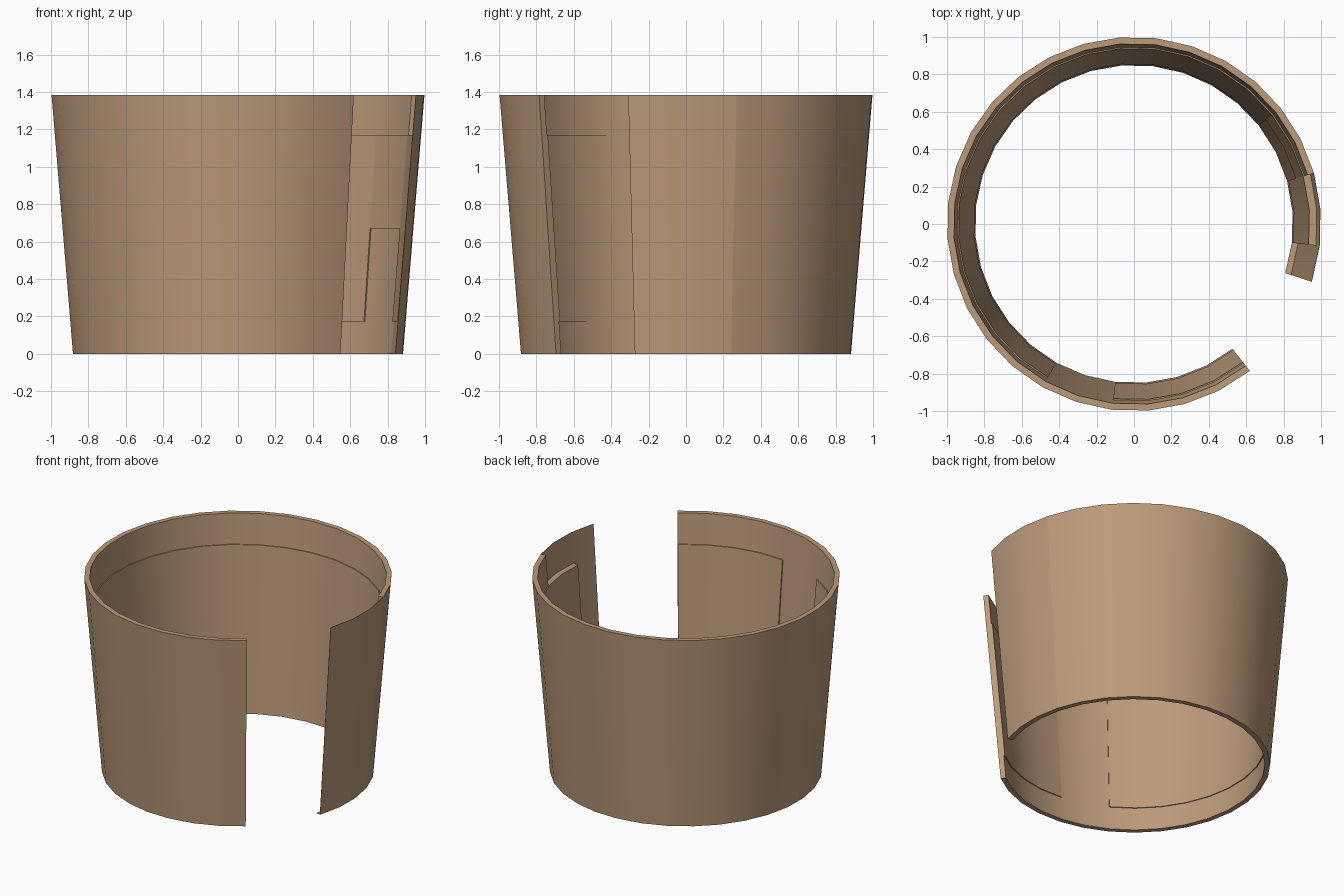
import bpy, bmesh, math

if "Cube" in bpy.data.objects:
    bpy.data.objects.remove(bpy.data.objects["Cube"])

HEIGHT, R_BOTTOM, R_TOP = 1.385, 0.885, 1.0
STEP, START = 360 / 32, -18.0      # 32-sided ring, first edge of the opening
WALL, LINER = 0.035, 0.042         # depths measured inward from the outside

card = bpy.data.materials.new("tan_card")
card.diffuse_color = (0.50, 0.325, 0.195, 1)
card.use_nodes = True
card.node_tree.nodes["Principled BSDF"].inputs["Base Color"].default_value = card.diffuse_color


def point(k, z, depth):
    """Point on the tapered cone at segment line k."""
    r = R_BOTTOM + (R_TOP - R_BOTTOM) * z / HEIGHT - depth
    a = math.radians(START + STEP * k)
    return (r * math.cos(a), r * math.sin(a), z)


def band(name, k0, k1, z0, z1, outer, inner):
    """Closed curved panel between two segment lines, heights and depths."""
    bm = bmesh.new()
    rings = []
    for k in range(k0, k1 + 1):
        corners = ((z0, outer), (z1, outer), (z1, inner), (z0, inner))
        rings.append([bm.verts.new(point(k, z, d)) for z, d in corners])
    for a, b in zip(rings, rings[1:]):
        for i in range(4):
            j = (i + 1) % 4
            bm.faces.new((a[i], b[i], b[j], a[j]))
    bm.faces.new(rings[0])
    bm.faces.new(rings[-1][::-1])
    bmesh.ops.recalc_face_normals(bm, faces=bm.faces)
    mesh = bpy.data.meshes.new(name)
    bm.to_mesh(mesh)
    bm.free()
    mesh.materials.append(card)
    ob = bpy.data.objects.new(name, mesh)
    bpy.context.collection.objects.link(ob)
    bpy.ops.object.select_all(action='DESELECT')
    ob.select_set(True)
    bpy.context.view_layer.objects.active = ob
    bpy.ops.object.shade_smooth_by_angle(angle=math.radians(30))
    return ob


# main thick sleeve wall
band("sleeve_wall", 3, 29, 0, HEIGHT, 0, WALL)

# thin end flap beside the opening, with its bottom rim and backing
band("flap_sheet", 0, 3, 0, HEIGHT, 0, 0.002)
band("flap_bottom_rim", 0, 1, 0, 0.003, 0.002, WALL)
band("flap_backing", 1, 3, 0, 1.17, 0.002, WALL)

# thin inner liner panels, with a low notch and one open gap
band("liner_flap", 1, 3, 0.17, 1.17, WALL, LINER)
band("liner_above_notch", 3, 5, 0.67, 1.17, WALL, LINER)
band("liner_main", 5, 23, 0.17, 1.17, WALL, LINER)
band("liner_end", 25, 29, 0.17, 1.17, WALL, LINER)
